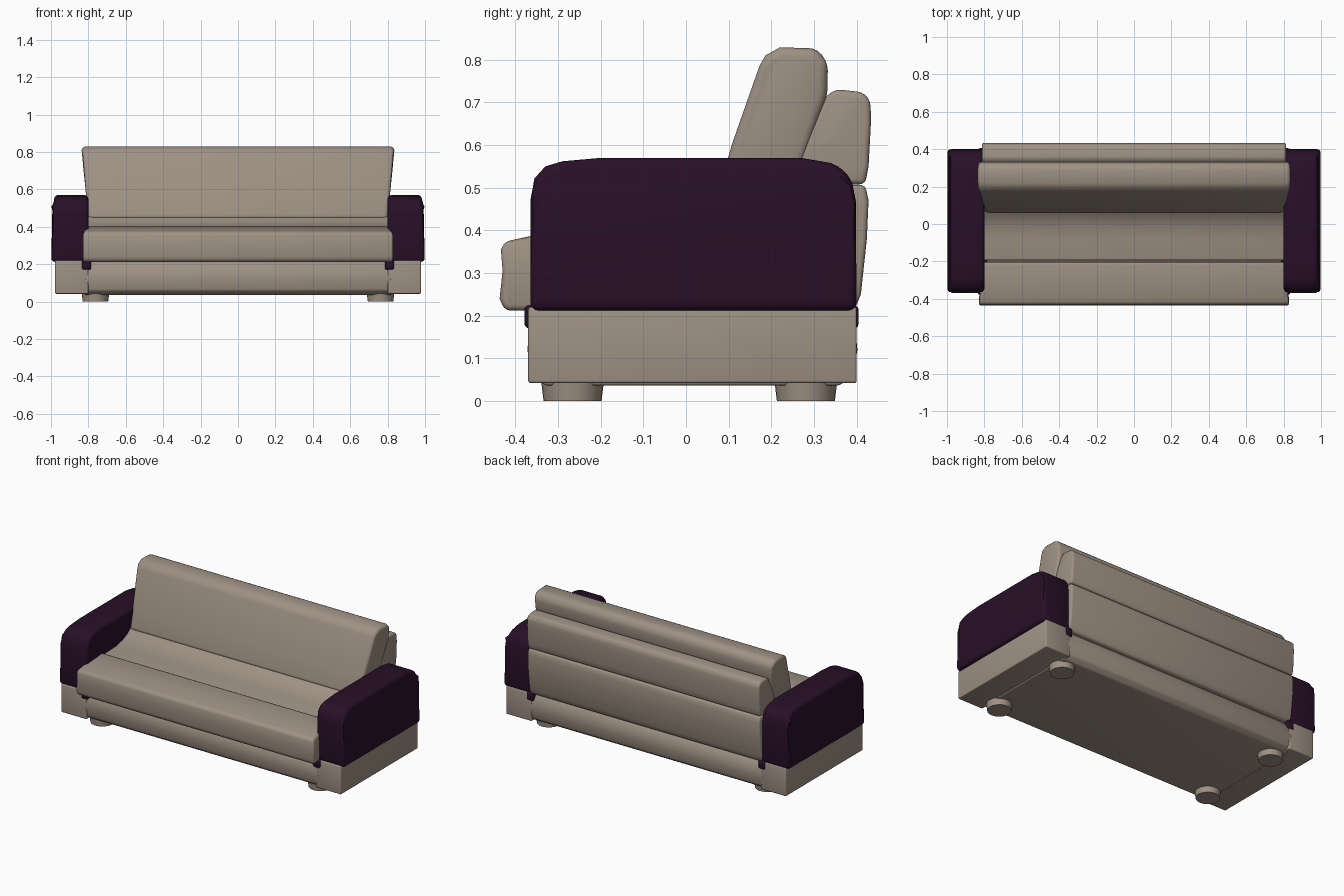
import bpy, bmesh, math

if "Cube" in bpy.data.objects:
    bpy.data.objects.remove(bpy.data.objects["Cube"])


def material(name, rgb):
    m = bpy.data.materials.new(name)
    m.diffuse_color = (*rgb, 1)
    m.use_nodes = True
    m.node_tree.nodes["Principled BSDF"].inputs["Base Color"].default_value = m.diffuse_color
    return m


BEIGE = material("beige fabric", (0.345, 0.285, 0.23))
PURPLE = material("dark purple fabric", (0.021, 0.005, 0.021))


def finish(bm, name, mat):
    bmesh.ops.recalc_face_normals(bm, faces=bm.faces)
    mesh = bpy.data.meshes.new(name)
    bm.to_mesh(mesh)
    bm.free()
    mesh.materials.append(mat)
    ob = bpy.data.objects.new(name, mesh)
    bpy.context.collection.objects.link(ob)
    bpy.ops.object.select_all(action='DESELECT')
    ob.select_set(True)
    bpy.context.view_layer.objects.active = ob
    bpy.ops.object.shade_smooth_by_angle(angle=math.radians(38))
    return ob


def prism(name, profile, x0, x1, mat, bevel=0.0, shape=None, segs=3):
    """Extrude a (y, z) profile along x, optionally reshape, soften sharp edges."""
    bm = bmesh.new()
    a = [bm.verts.new((x0, y, z)) for y, z in profile]
    b = [bm.verts.new((x1, y, z)) for y, z in profile]
    n = len(profile)
    bm.faces.new(a)
    bm.faces.new(b[::-1])
    for i in range(n):
        j = (i + 1) % n
        bm.faces.new((a[i], b[i], b[j], a[j]))
    bmesh.ops.recalc_face_normals(bm, faces=bm.faces)
    if shape:
        for v in bm.verts:
            v.co.x = shape(v.co)
    bm.normal_update()
    if bevel:
        sharp = [e for e in bm.edges if e.calc_face_angle(0) > math.radians(35)]
        bmesh.ops.bevel(bm, geom=sharp, offset=bevel, segments=segs, profile=0.5,
                        affect='EDGES', clamp_overlap=True)
    return finish(bm, name, mat)


def box(name, x0, x1, y0, y1, z0, z1, mat, bevel=0.0):
    return prism(name, [(y0, z0), (y1, z0), (y1, z1), (y0, z1)], x0, x1, mat, bevel)


# Base between the arms, with rounded front and back
prism("base", [(-0.33, 0.036), (0.36, 0.036), (0.39, 0.06), (0.402, 0.12), (0.395, 0.18),
               (0.37, 0.215), (-0.34, 0.215), (-0.365, 0.18), (-0.372, 0.12), (-0.36, 0.06)],
      -0.82, 0.82, BEIGE, 0.008)

# Arms: side outline with rounded upper corners
arm_profile = [(-0.365, 0.212), (0.40, 0.212), (0.398, 0.47), (0.39, 0.51), (0.375, 0.54),
               (0.34, 0.558), (0.27, 0.57), (-0.2, 0.57), (-0.29, 0.562), (-0.33, 0.55),
               (-0.355, 0.522), (-0.365, 0.47)]
for s, side in ((-1, "left"), (1, "right")):
    def lean(co, s=s):
        return s * 0.982 if abs(co.x) > 0.9 and co.z > 0.5 else co.x
    prism(side + "_arm", arm_profile, s * 0.80, s * 0.998, PURPLE, 0.02, lean)
    box(side + "_arm_base", s * 0.80, s * 0.978, -0.37, 0.40, 0.042, 0.22, BEIGE, 0.006)
    # Small corner joint pieces showing front and back
    box(side + "_joint", s * 0.785, s * 0.835, -0.379, 0.405, 0.17, 0.225, PURPLE, 0.012)
    # Feet
    for y, end in ((-0.266, "front"), (0.281, "back")):
        bm = bmesh.new()
        bmesh.ops.create_cone(bm, cap_ends=True, segments=28, radius1=0.068,
                              radius2=0.074, depth=0.05)
        bmesh.ops.translate(bm, verts=bm.verts, vec=(s * 0.762, y, 0.025))
        finish(bm, f"{side}_{end}_foot", BEIGE)


# Seat: front cushion reaches over the arms' inner edges in front of them
def seat_ends(co):
    return co.x if co.y < -0.37 else math.copysign(0.81, co.x)


prism("seat_front", [(-0.425, 0.212), (-0.2, 0.212), (-0.205, 0.402), (-0.34, 0.392),
                     (-0.424, 0.374), (-0.434, 0.355), (-0.43, 0.305), (-0.437, 0.24)],
      -0.83, 0.83, BEIGE, 0.014, seat_ends)
# Rear seat curves up into the backrest
prism("seat_rear", [(-0.196, 0.212), (0.24, 0.212), (0.24, 0.47), (0.075, 0.46), (0.04, 0.43),
                    (-0.01, 0.408), (-0.08, 0.394), (-0.194, 0.39)],
      -0.805, 0.805, BEIGE, 0.01)


# Reclined backrest, widening to the top
def flare(co):
    return math.copysign(0.80 + 0.036 * min(1, max(0, (co.z - 0.45) / 0.35)), co.x)


prism("backrest", [(0.056, 0.445), (0.098, 0.568), (0.107, 0.60), (0.172, 0.785),
                   (0.186, 0.81), (0.22, 0.829), (0.305, 0.827), (0.333, 0.795),
                   (0.331, 0.72), (0.275, 0.56), (0.22, 0.40)],
      -0.80, 0.80, BEIGE, 0.02, flare)

# Rear cushions: upper roll and lower panel
prism("rear_cushion_upper", [(0.25, 0.508), (0.42, 0.508), (0.428, 0.55), (0.434, 0.66),
                             (0.432, 0.705), (0.415, 0.724), (0.35, 0.731), (0.33, 0.715),
                             (0.295, 0.65)],
      -0.812, 0.812, BEIGE, 0.014)
prism("rear_cushion_lower", [(0.22, 0.213), (0.395, 0.213), (0.41, 0.25), (0.424, 0.38),
                             (0.428, 0.47), (0.42, 0.507), (0.22, 0.507)],
      -0.812, 0.812, BEIGE, 0.012)
